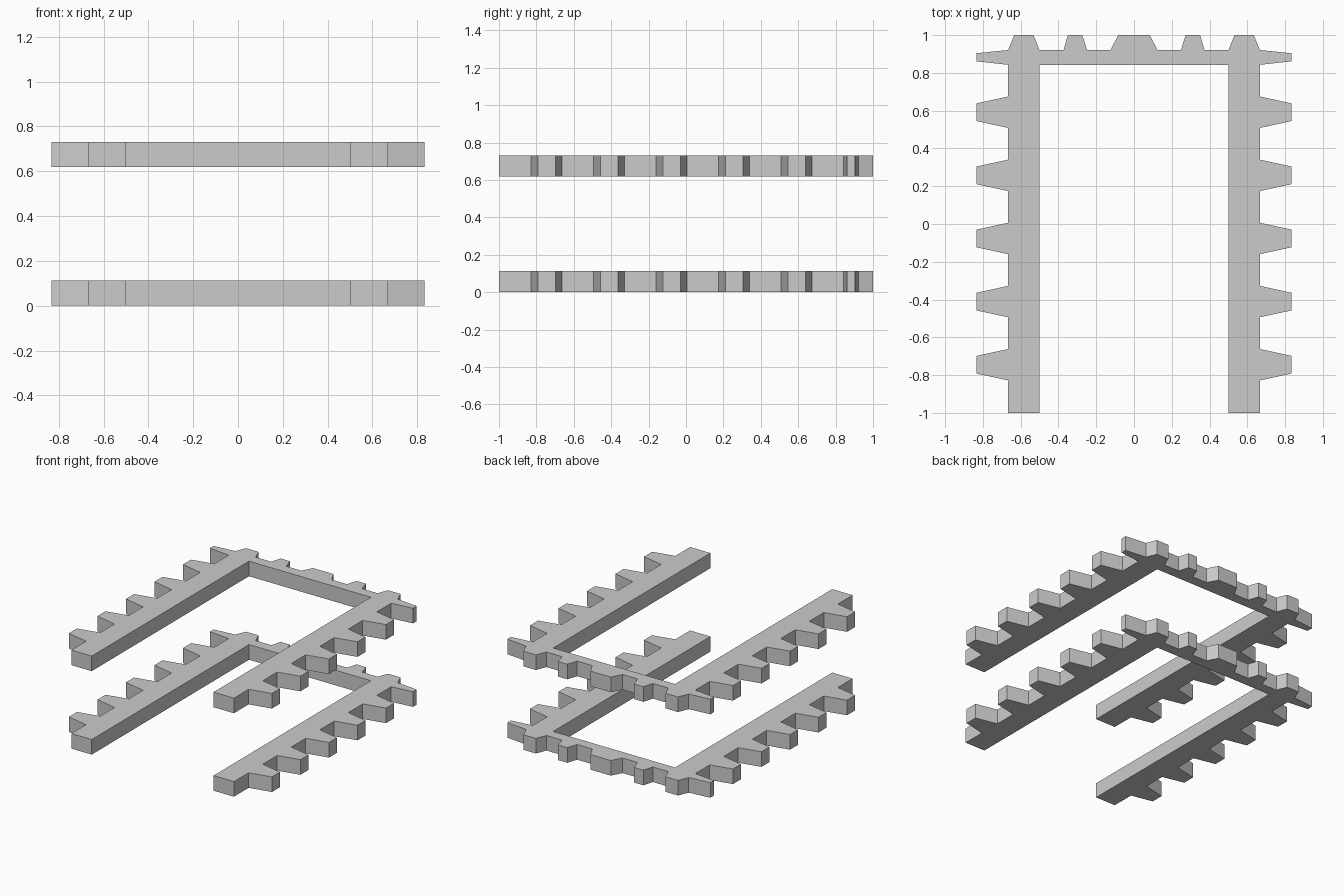
import bpy
import bmesh

if "Cube" in bpy.data.objects:
    bpy.data.objects.remove(bpy.data.objects["Cube"])

HEIGHT = 0.112
RAIL_IN, RAIL_OUT, TIP_X = 0.5, 0.667, 0.833
BACK_IN, BACK_OUT, TIP_Y = 0.843, 0.921, 1.0


def half_outline():
    """Right half of the U-shaped toothed outline, from inner back to outer back."""
    pts = [(RAIL_IN, BACK_IN), (RAIL_IN, -1.0), (RAIL_OUT, -1.0)]
    # evenly spaced teeth along the side rail
    for i in range(5):
        y = -0.745 + i * 0.3342
        pts += [(RAIL_OUT, y - 0.083), (TIP_X, y - 0.047),
                (TIP_X, y + 0.047), (RAIL_OUT, y + 0.083)]
    # narrow tooth at the back corner
    pts += [(RAIL_OUT, BACK_IN), (TIP_X, 0.861), (TIP_X, 0.904), (RAIL_OUT, BACK_OUT)]
    # teeth along the back bar: base and tip spans in x
    for b0, b1, t0, t1 in [(RAIL_OUT, RAIL_IN, 0.634, 0.532),
                           (0.373, 0.248, 0.35, 0.274)]:
        if b0 != RAIL_OUT:
            pts.append((b0, BACK_OUT))
        pts += [(t0, TIP_Y), (t1, TIP_Y), (b1, BACK_OUT)]
    # half of the wide centre tooth
    pts += [(0.125, BACK_OUT), (0.083, TIP_Y)]
    return pts


def make_frame(name, z):
    right = half_outline()
    outline = right + [(-x, y) for x, y in reversed(right)]
    bm = bmesh.new()
    face = bm.faces.new([bm.verts.new((x, y, z)) for x, y in outline])
    top = bmesh.ops.extrude_face_region(bm, geom=[face])["geom"]
    bmesh.ops.translate(bm, vec=(0, 0, HEIGHT),
                        verts=[v for v in top if isinstance(v, bmesh.types.BMVert)])
    bmesh.ops.recalc_face_normals(bm, faces=bm.faces)
    # clean triangles for the concave caps
    bmesh.ops.triangulate(bm, faces=[f for f in bm.faces if len(f.verts) > 4])
    mesh = bpy.data.meshes.new(name)
    bm.to_mesh(mesh)
    bm.free()
    bpy.context.collection.objects.link(bpy.data.objects.new(name, mesh))


# two identical toothed frames, one above the other
make_frame("lower_toothed_frame", 0.0)
make_frame("upper_toothed_frame", 0.619)
